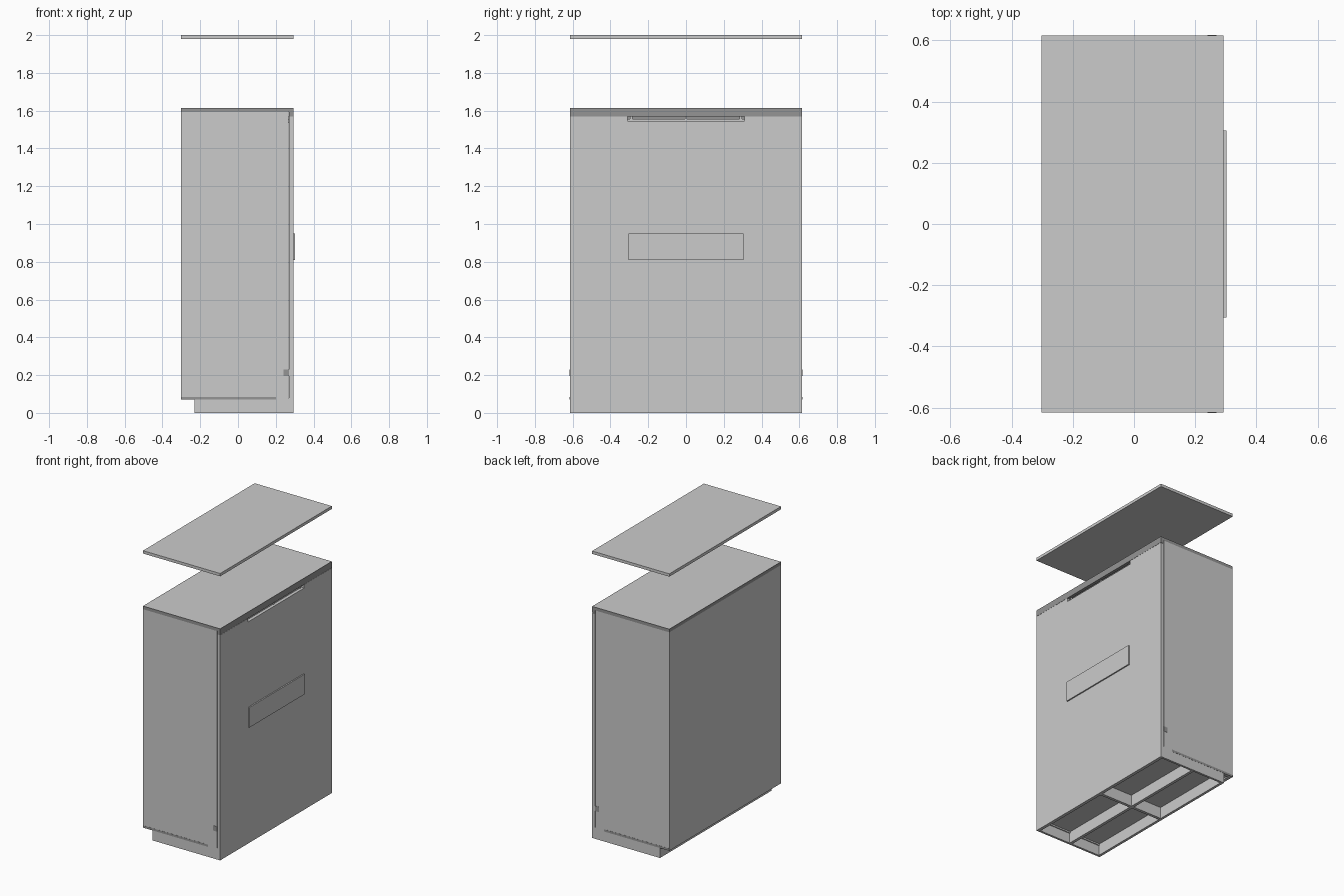
import bpy

if "Cube" in bpy.data.objects:
    bpy.data.objects.remove(bpy.data.objects["Cube"])

dark = bpy.data.materials.new("dark_trim")
dark.diffuse_color = (0.3, 0.3, 0.3, 1)
dark.use_nodes = True
dark.node_tree.nodes["Principled BSDF"].inputs["Base Color"].default_value = dark.diffuse_color


def box(name, x, y, z, mat=None):
    """Box from (min, max) ranges on each axis."""
    bpy.ops.mesh.primitive_cube_add(size=1, location=[sum(r) / 2 for r in (x, y, z)])
    ob = bpy.context.object
    ob.name = name
    ob.scale = [r[1] - r[0] for r in (x, y, z)]
    bpy.ops.object.transform_apply(location=False, rotation=False, scale=True)
    if mat:
        ob.data.materials.append(mat)
    return ob


def pair(name, x, y, z, mat=None):
    """The same box on both y sides."""
    box(name + "_near", x, (-y[1], -y[0]), z, mat)
    box(name + "_far", x, y, z, mat)


B, F, W, T = -0.302, 0.293, 0.615, 0.022   # back, front, half width, board thickness
D = F - T                                  # inner face of the front panel

# carcass boards
pair("side_panel", (B, D - 0.003), (W - T, W), (0.07, 1.592))
box("back_panel", (B, B + T), (-W + T, W - T), (0.07, 1.592))
box("bottom_panel", (B + T, D - 0.003), (-W + T, W - T), (0.08, 0.10))

# top board with dark edging
box("top_panel", (B + 0.004, F - 0.004), (-W + 0.004, W - 0.004), (1.592, 1.614))
pair("top_side_edging", (B, F), (W - 0.004, W), (1.592, 1.614), dark)
box("top_back_edging", (B, B + 0.004), (-W + 0.004, W - 0.004), (1.592, 1.614), dark)
box("top_front_edging", (F - 0.004, F), (-W + 0.004, W - 0.004), (1.592, 1.614), dark)
box("front_header", (D, F), (-W, W), (1.57, 1.592), dark)

# raised loose lid
box("floating_lid", (B, F), (-W, W), (1.98, 2.0))

# front panel with a grip notch in its top edge
box("front_panel", (D, F), (-W, W), (0, 1.545))
pair("front_panel_top", (D, F), (0.31, W), (1.545, 1.569))
box("grip_back_rail", (D - 0.02, D), (-0.31, 0.31), (1.535, 1.555))
box("grip_dark_back", (D - 0.02, D - 0.01), (-0.31, 0.31), (1.555, 1.57), dark)
for y in (-0.29, 0, 0.29):
    box("grip_divider", (D - 0.01, D + 0.005), (y - 0.006, y + 0.006), (1.545, 1.57))
box("front_plate", (F, 0.302), (-0.305, 0.305), (0.81, 0.95))

# plinth frame with crossed rails
pair("plinth_side", (-0.23, D), (W - 0.015, W), (0, 0.08))
box("plinth_back", (-0.23, -0.212), (-W + 0.015, W - 0.015), (0, 0.08))
box("plinth_long_rail", (0.01, 0.03), (-W + 0.015, W - 0.015), (0, 0.08))
box("plinth_cross_rail", (-0.212, D), (-0.01, 0.01), (0.001, 0.08))

# side strips and pivots
pair("side_strip", (B, 0.2), (W - 0.004, W + 0.001), (0.07, 0.085), dark)
pair("pivot", (0.24, 0.27), (W - 0.01, W + 0.002), (0.195, 0.23), dark)
